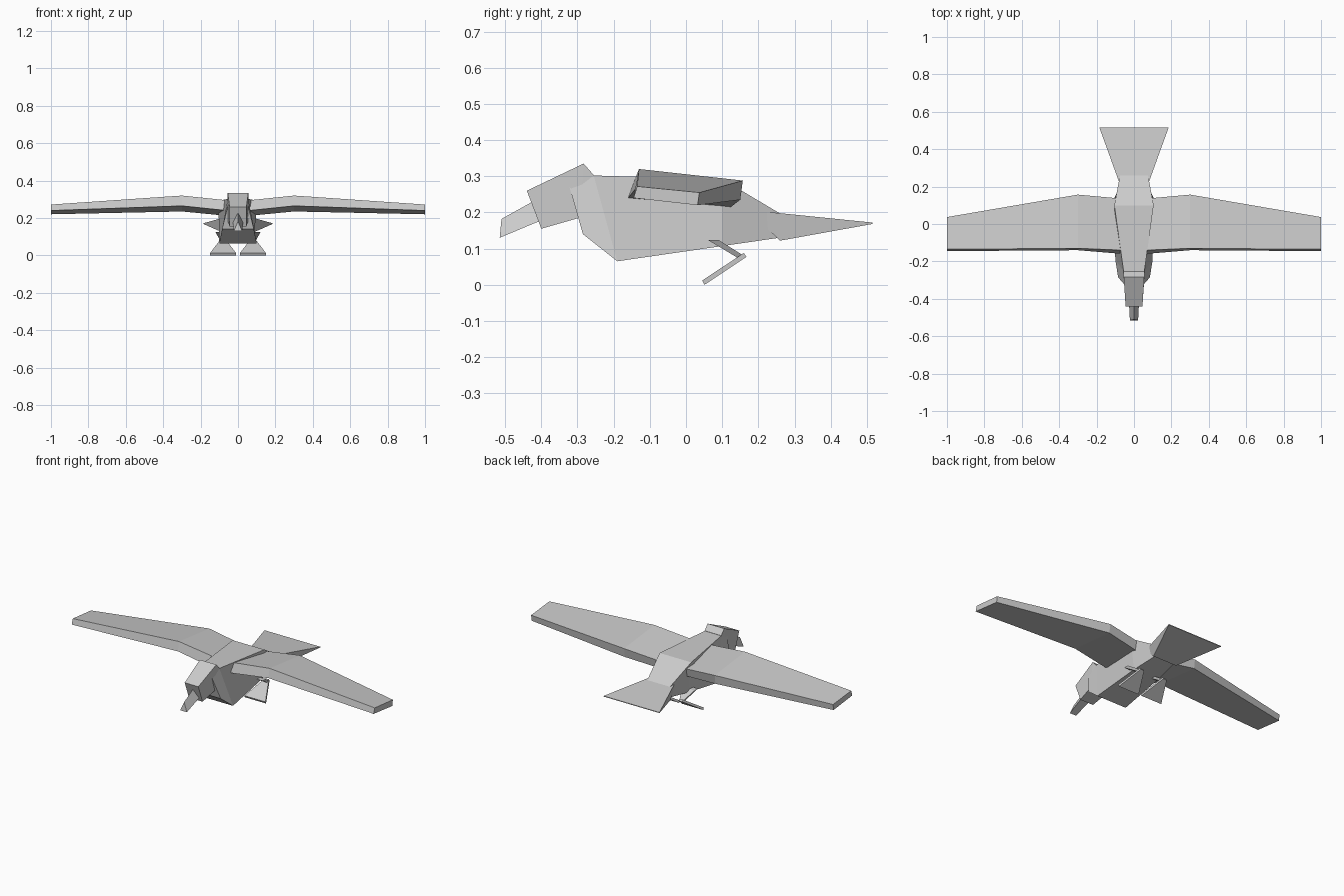
import bpy, bmesh

if "Cube" in bpy.data.objects:
    bpy.data.objects.remove(bpy.data.objects["Cube"])

grey = bpy.data.materials.new("feather_grey")
grey.diffuse_color = (0.6, 0.6, 0.6, 1)
grey.use_nodes = True
grey.node_tree.nodes["Principled BSDF"].inputs["Base Color"].default_value = grey.diffuse_color


def loft(name, rings):
    """Skin a chain of equal-sized rings and cap both ends."""
    bm = bmesh.new()
    vs = [[bm.verts.new(p) for p in r] for r in rings]
    n = len(vs[0])
    for a, b in zip(vs, vs[1:]):
        for i in range(n):
            j = (i + 1) % n
            bm.faces.new((a[i], a[j], b[j], b[i]))
    bm.faces.new(vs[0])
    bm.faces.new(vs[-1])
    bmesh.ops.recalc_face_normals(bm, faces=bm.faces)
    me = bpy.data.meshes.new(name)
    bm.to_mesh(me)
    bm.free()
    me.materials.append(grey)
    ob = bpy.data.objects.new(name, me)
    bpy.context.collection.objects.link(ob)
    return ob


def ring(top, bottom):
    """Symmetric four-point section; each edge is (half width, y, z)."""
    (a, ya, za), (b, yb, zb) = top, bottom
    return [(-a, ya, za), (a, ya, za), (b, yb, zb), (-b, yb, zb)]


def mirrored(ob):
    m = ob.modifiers.new("mirror", 'MIRROR')
    m.use_axis[0] = True
    m.use_clip = False
    m.use_mirror_merge = False
    return ob


# Body: chest, belly and rump
loft("body", [
    ring((0.05, -0.325, 0.28), (0.085, -0.285, 0.14)),
    ring((0.055, -0.255, 0.302), (0.1, -0.19, 0.065)),
    ring((0.105, 0.1, 0.292), (0.085, 0.1, 0.107)),
    ring((0.075, 0.26, 0.197), (0.065, 0.265, 0.131)),
])

# Head
loft("head", [
    ring((0.045, -0.44, 0.26), (0.045, -0.4, 0.155)),
    ring((0.055, -0.283, 0.335), (0.055, -0.295, 0.185)),
    ring((0.055, -0.255, 0.303), (0.055, -0.28, 0.185)),
])

# Beak: triangular section with a ridge on top
loft("beak", [
    [(0, -0.51, 0.182), (0.022, -0.515, 0.13), (-0.022, -0.515, 0.13)],
    [(0, -0.42, 0.232), (0.028, -0.4, 0.178), (-0.028, -0.4, 0.178)],
])

# Tail: wedge that widens and thins towards the back
loft("tail", [
    ring((0.06, 0.17, 0.207), (0.08, 0.26, 0.122)),
    ring((0.185, 0.515, 0.172), (0.185, 0.515, 0.168)),
])

# Wings: front top, front bottom, back bottom, back top at each station
stations = [
    (0.06, (-0.14, 0.295), (-0.16, 0.24), (0.12, 0.212), (0.135, 0.262)),
    (0.30, (-0.13, 0.32), (-0.14, 0.265), (0.15, 0.235), (0.157, 0.288)),
    (1.00, (-0.135, 0.272), (-0.145, 0.24), (0.032, 0.22), (0.037, 0.255)),
]
mirrored(loft("wing", [[(x, y, z) for y, z in pts] for x, *pts in stations]))


def plate(name, x, start, end):
    """Flat limb; each end is (half width, top point, bottom point)."""
    rings = []
    for w, (ya, za), (yb, zb) in (start, end):
        rings.append([(x - w, ya, za), (x + w, ya, za),
                      (x + w, yb, zb), (x - w, yb, zb)])
    return mirrored(loft(name, rings))


# Legs and splayed feet
plate("leg", 0.08, (0.04, (0.09, 0.124), (0.06, 0.124)),
      (0.012, (0.16, 0.08), (0.145, 0.073)))
plate("foot", 0.08, (0.012, (0.16, 0.088), (0.167, 0.077)),
      (0.07, (0.045, 0.012), (0.051, 0.0)))
